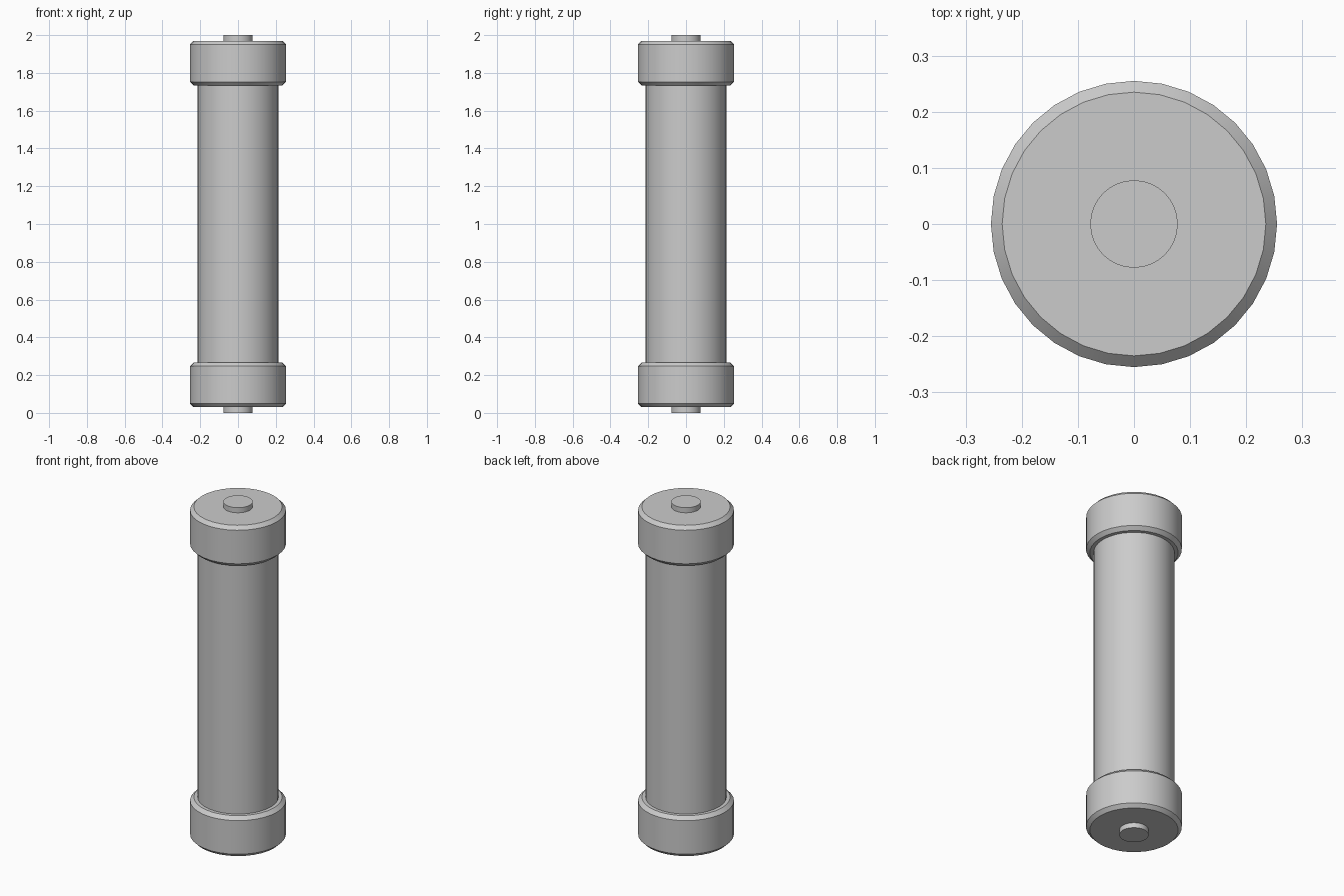
import bpy, bmesh, math

if "Cube" in bpy.data.objects:
    bpy.data.objects.remove(bpy.data.objects["Cube"])

SIDES = 32


def lathe(name, profile):
    """Closed solid turned around z from (radius, height) points, bottom to top."""
    bm = bmesh.new()
    rings = []
    for r, z in profile:
        rings.append([bm.verts.new((r * math.cos(2 * math.pi * i / SIDES),
                                    r * math.sin(2 * math.pi * i / SIDES), z))
                      for i in range(SIDES)])
    for a, b in zip(rings, rings[1:]):
        for i in range(SIDES):
            j = (i + 1) % SIDES
            bm.faces.new((a[i], a[j], b[j], b[i]))
    bm.faces.new(rings[0][::-1])
    bm.faces.new(rings[-1])
    me = bpy.data.meshes.new(name)
    bm.to_mesh(me)
    bm.free()
    ob = bpy.data.objects.new(name, me)
    bpy.context.collection.objects.link(ob)
    bpy.ops.object.select_all(action='DESELECT')
    ob.select_set(True)
    bpy.context.view_layer.objects.active = ob
    bpy.ops.object.shade_smooth_by_angle(angle=math.radians(30))
    return ob


R, C = 0.255, 0.02          # cap radius and chamfer
Z0, Z1 = 0.03, 0.267        # height range of the lower cap

# Main tube
lathe("tube_body", [(0.215, Z1 - 0.02), (0.215, 2 - Z1 + 0.02)])

# Chamfered end caps and contact studs, mirrored about mid height
cap = [(R - C, Z0), (R, Z0 + C), (R, Z1 - C), (R - C, Z1)]
stud = [(0.078, 0.0), (0.078, Z0 + 0.01)]
for part, prof in (("end_cap", cap), ("contact_stud", stud)):
    lathe("lower_" + part, prof)
    lathe("upper_" + part, [(r, 2 - z) for r, z in reversed(prof)])
